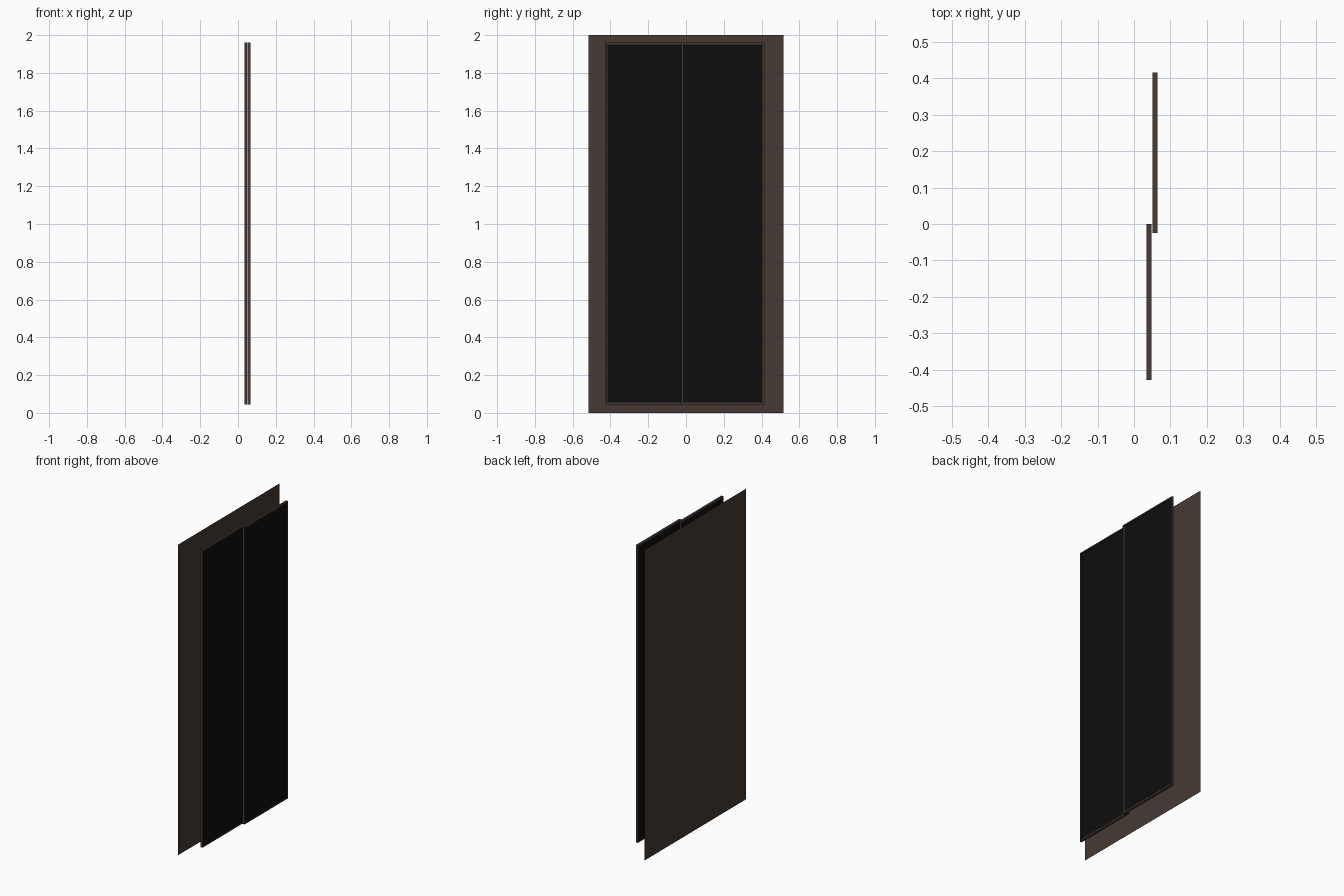
import bpy

cube = bpy.data.objects.get("Cube")
if cube:
    bpy.data.objects.remove(cube, do_unlink=True)


def make_material(name, color):
    mat = bpy.data.materials.new(name)
    mat.use_nodes = True
    mat.diffuse_color = (*color, 1)
    mat.node_tree.nodes["Principled BSDF"].inputs["Base Color"].default_value = (*color, 1)
    return mat


brown = make_material("dark_brown", (0.062, 0.042, 0.035))
black = make_material("black_glass", (0.004, 0.004, 0.004))


def add_mesh(name, verts, faces, mat):
    mesh = bpy.data.meshes.new(name)
    mesh.from_pydata(verts, [], faces)
    mesh.materials.append(mat)
    obj = bpy.data.objects.new(name, mesh)
    bpy.context.collection.objects.link(obj)
    return obj


def ring(x, y0, y1, z0, z1, inset):
    """Rectangle facing the side, shrunk by the inset."""
    a, b, c, d = y0 + inset, y1 - inset, z0 + inset, z1 - inset
    return [(x, a, c), (x, b, c), (x, b, d), (x, a, d)]


def add_frame(name, x, depth, bounds, start, width, mat):
    """Rectangular frame lofted around four matching rings."""
    f, b = x + depth / 2, x - depth / 2
    verts = []
    for px, inset in ((f, start), (f, start + width), (b, start + width), (b, start)):
        verts += ring(px, *bounds, inset)
    faces = []
    for r in range(4):
        n = (r + 1) % 4
        for i in range(4):
            j = (i + 1) % 4
            faces.append((r * 4 + i, r * 4 + j, n * 4 + j, n * 4 + i))
    return add_mesh(name, verts, faces, mat)


def add_pane(name, x, depth, bounds, inset, mat):
    verts = ring(x + depth / 2, *bounds, inset) + ring(x - depth / 2, *bounds, inset)
    faces = [(0, 1, 2, 3), (7, 6, 5, 4)]
    faces += [(i, i + 4, (i + 1) % 4 + 4, (i + 1) % 4) for i in range(4)]
    return add_mesh(name, verts, faces, mat)


# Thin backing sheet
add_mesh("backing_sheet", ring(-0.065, -0.517, 0.517, 0, 2, 0), [(0, 1, 2, 3)], brown)

# Two sliding panels, overlapping on separate tracks
for side, x, y0, y1 in (("front", 0.041, -0.428, 0.0), ("back", 0.058, -0.025, 0.416)):
    bounds = (y0, y1, 0.045, 1.96)
    add_frame(side + "_panel_frame", x, 0.014, bounds, 0, 0.008, brown)
    add_frame(side + "_panel_seal", x, 0.010, bounds, 0.008, 0.003, black)
    add_frame(side + "_panel_bead", x, 0.008, bounds, 0.011, 0.002, brown)
    add_pane(side + "_panel_glass", x, 0.004, bounds, 0.012, black)
